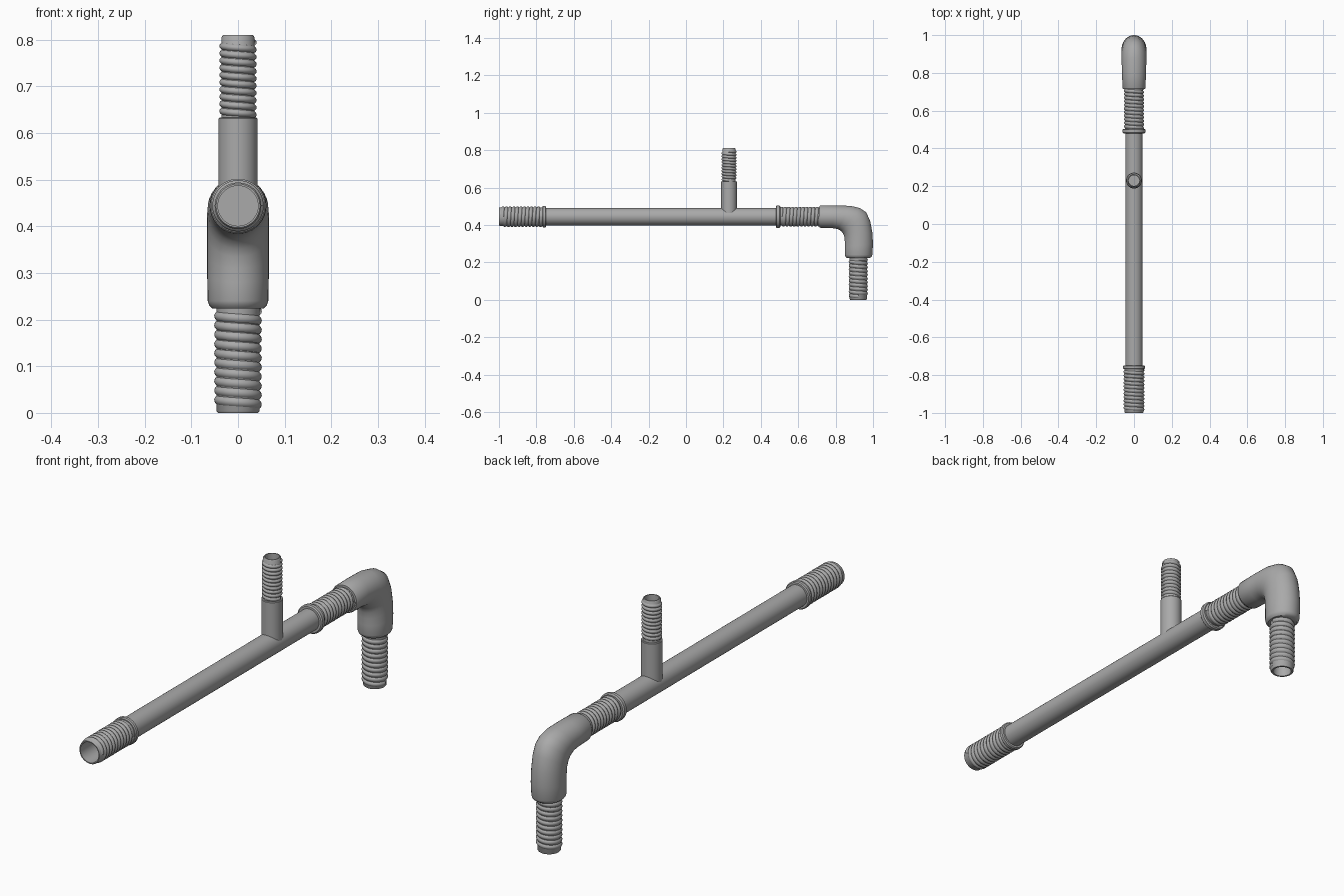
import bpy, bmesh, math
from math import pi, sin, cos
from mathutils import Vector

if "Cube" in bpy.data.objects:
    bpy.data.objects.remove(bpy.data.objects["Cube"])

metal = bpy.data.materials.new("grey_metal")
metal.use_nodes = True
GREY = (0.4, 0.4, 0.4, 1)
metal.diffuse_color = GREY
metal.node_tree.nodes["Principled BSDF"].inputs["Base Color"].default_value = GREY

PIPE_Z = 0.444
FORWARD = (pi / 2, 0, 0)   # local z points to the front
UP = (0, 0, 0)
DOWN = (pi, 0, 0)


def finish(obj, bm):
    bmesh.ops.recalc_face_normals(bm, faces=bm.faces)
    bm.to_mesh(obj.data)
    bm.free()
    obj.data.materials.clear()
    obj.data.materials.append(metal)
    bpy.ops.object.select_all(action='DESELECT')
    obj.select_set(True)
    bpy.context.view_layer.objects.active = obj
    bpy.ops.object.shade_smooth_by_angle(angle=math.radians(40))


def revolve(name, profile, loc, rot, pitch=0.0, turns=1):
    """Turn a (radius, height) profile round local z, rising by pitch per turn."""
    mesh = bpy.data.meshes.new(name)
    mesh.from_pydata([(r, 0, h) for r, h in profile],
                     [(i, i + 1) for i in range(len(profile) - 1)], [])
    obj = bpy.data.objects.new(name, mesh)
    bpy.context.collection.objects.link(obj)
    obj.location, obj.rotation_euler = loc, rot
    mod = obj.modifiers.new("Turn", 'SCREW')
    mod.steps = mod.render_steps = 36
    mod.screw_offset, mod.iterations = pitch, turns
    mod.use_merge_vertices, mod.merge_threshold = True, 1e-5
    bpy.ops.object.select_all(action='DESELECT')
    obj.select_set(True)
    bpy.context.view_layer.objects.active = obj
    bpy.ops.object.convert(target='MESH')
    bm = bmesh.new()
    bm.from_mesh(obj.data)
    bmesh.ops.remove_doubles(bm, verts=bm.verts, dist=1e-5)
    finish(obj, bm)


def threaded_end(name, loc, rot, length, radius, pitch, bore):
    """Hollow core that opens at local z = length, wrapped by a rounded thread."""
    depth = 0.006
    core = radius - depth
    revolve(name + "_core", [(0, 0.01), (bore, 0.01), (bore, length),
                             (core - 0.002, length), (core + 0.001, length - 0.004),
                             (core + 0.001, 0)], loc, rot)
    turns = int((length - 0.008) / pitch) - 1
    top = length - 0.008 - pitch
    ridge = [(core + depth * sin(pi * i / 6) ** 0.7 if 0 < i < 6 else core,
              top + pitch * i / 6) for i in range(7)]
    revolve(name + "_thread", ridge, loc, rot, -pitch, turns)


def rod(name, loc, rot, length, radius, bevel):
    revolve(name, [(0, 0), (radius - bevel, 0), (radius, bevel),
                   (radius, length - bevel), (radius - bevel, length), (0, length)],
            loc, rot)


# Main pipe with its two collars
rod("main_pipe", (0, 0.49, PIPE_Z), FORWARD, 1.25, 0.046, 0.002)
rod("front_collar", (0, -0.748, PIPE_Z), FORWARD, 0.02, 0.058, 0.004)
rod("back_collar", (0, 0.504, PIPE_Z), FORWARD, 0.024, 0.06, 0.005)

# Branch pipe
rod("branch_pipe", (0, 0.23, 0.455), UP, 0.178, 0.042, 0.002)

# Threaded ends
threaded_end("front_end", (0, -0.76, PIPE_Z), FORWARD, 0.24, 0.055, 0.019, 0.043)
threaded_end("joint", (0, 0.735, PIPE_Z), FORWARD, 0.245, 0.053, 0.019, 0.04)
threaded_end("branch_end", (0, 0.23, 0.625), UP, 0.185, 0.04, 0.0155, 0.028)
threaded_end("lower_end", (0, 0.921, 0.24), DOWN, 0.24, 0.051, 0.02, 0.036)

# Elbow: each station gives outer (y, z), inner (y, z) and half width
stations = [
    (0.715, 0.501, 0.715, 0.387, 0.058), (0.72, 0.504, 0.72, 0.384, 0.061),
    (0.80, 0.504, 0.78, 0.383, 0.063), (0.88, 0.502, 0.812, 0.378, 0.065),
    (0.93, 0.490, 0.830, 0.367, 0.066), (0.964, 0.467, 0.841, 0.352, 0.066),
    (0.985, 0.42, 0.847, 0.335, 0.066), (0.996, 0.36, 0.849, 0.31, 0.066),
    (1.0, 0.30, 0.849, 0.28, 0.066), (0.996, 0.24, 0.849, 0.24, 0.065),
    (0.993, 0.231, 0.852, 0.231, 0.062), (0.984, 0.224, 0.86, 0.224, 0.055)]
bm = bmesh.new()
rings = []
for oy, oz, iy, iz, width in stations:
    outer, inner = Vector((0, oy, oz)), Vector((0, iy, iz))
    mid, half = (outer + inner) / 2, (outer - inner) / 2
    rings.append([bm.verts.new(mid + half * cos(a) + Vector((width * sin(a), 0, 0)))
                  for a in (2 * pi * k / 36 for k in range(36))])
for a, b in zip(rings, rings[1:]):
    for k in range(36):
        n = (k + 1) % 36
        bm.faces.new((a[k], a[n], b[n], b[k]))
bm.faces.new(rings[0])
bm.faces.new(rings[-1])
elbow = bpy.data.objects.new("elbow", bpy.data.meshes.new("elbow"))
bpy.context.collection.objects.link(elbow)
finish(elbow, bm)
